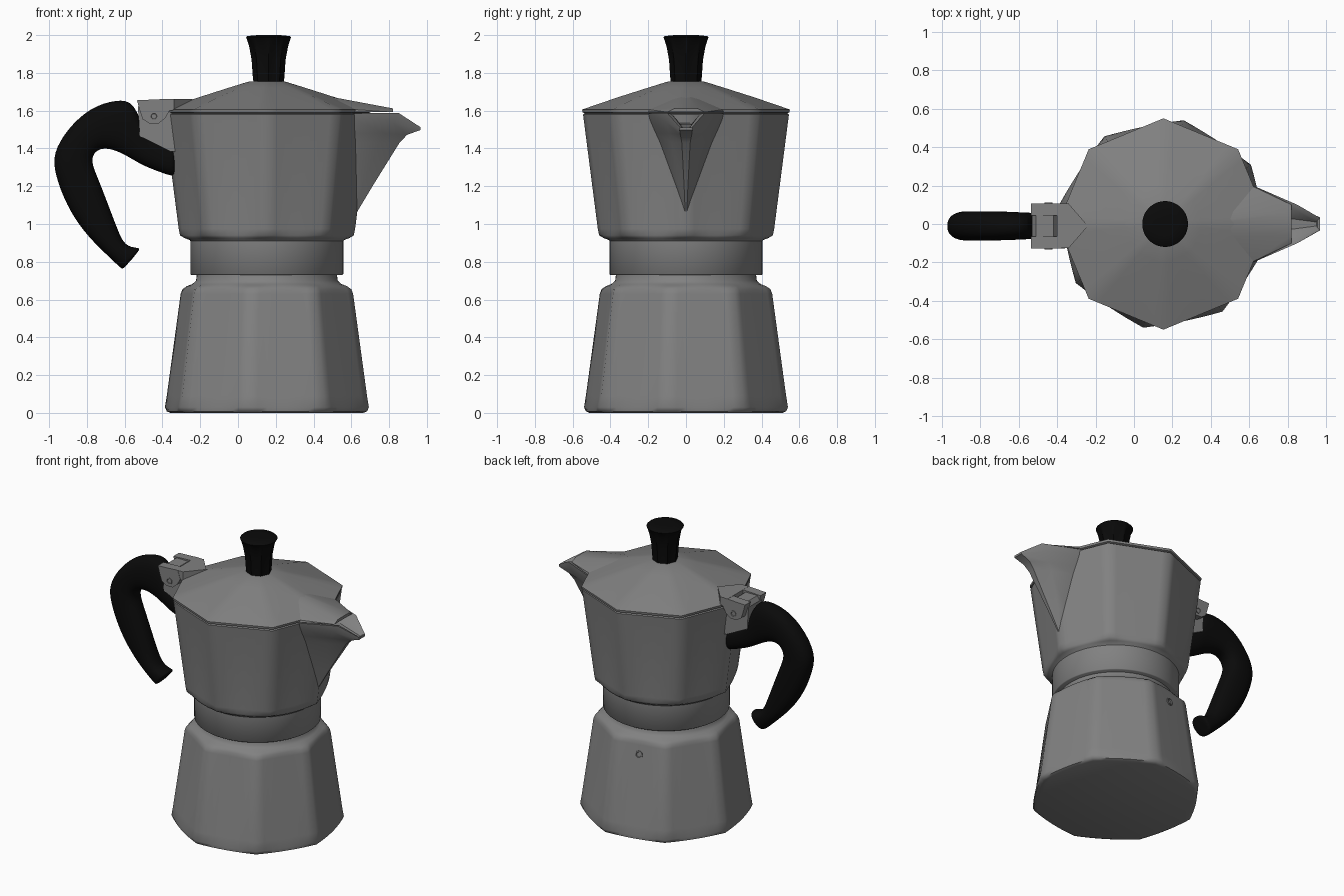
import bpy, bmesh, math
from mathutils import Vector

if "Cube" in bpy.data.objects:
    bpy.data.objects.remove(bpy.data.objects["Cube"])

CX = 0.153  # axis of the pot


def material(name, v):
    m = bpy.data.materials.new(name)
    m.diffuse_color = (v, v, v, 1)
    m.use_nodes = True
    m.node_tree.nodes["Principled BSDF"].inputs["Base Color"].default_value = m.diffuse_color
    return m


black = material("black_plastic", 0.003)
metal = material("dark_aluminium", 0.22)


def finish(name, bm, angle=50, mat=metal):
    bmesh.ops.recalc_face_normals(bm, faces=bm.faces)
    me = bpy.data.meshes.new(name)
    bm.to_mesh(me)
    bm.free()
    ob = bpy.data.objects.new(name, me)
    bpy.context.collection.objects.link(ob)
    me.materials.append(mat)
    bpy.ops.object.select_all(action='DESELECT')
    ob.select_set(True)
    bpy.context.view_layer.objects.active = ob
    bpy.ops.object.shade_smooth_by_angle(angle=math.radians(angle))
    return ob


def loft(name, rings, **kw):
    """Skin a list of closed point rings and cap both ends."""
    bm = bmesh.new()
    vs = [[bm.verts.new(p) for p in ring] for ring in rings]
    n = len(vs[0])
    for a, b in zip(vs, vs[1:]):
        for i in range(n):
            j = (i + 1) % n
            bm.faces.new((a[i], a[j], b[j], b[i]))
    bm.faces.new(vs[0])
    bm.faces.new(vs[-1])
    return finish(name, bm, **kw)


def oct_ring(r, z, blend=0.0, phase=0.0, n=64):
    """Ring between an octagon (0) and a circle (1); negative is fluted."""
    pts = []
    for i in range(n):
        a = 2 * math.pi * i / n
        local = a % (math.pi / 4) - math.pi / 8
        o = math.cos(math.pi / 8) / math.cos(local)
        k = r * (blend + (1 - blend) * o)
        pts.append((CX + k * math.cos(a + phase), k * math.sin(a + phase), z))
    return pts


def turned(name, profile, phase=0.0, **kw):
    return loft(name, [oct_ring(r, z, b, phase) for r, z, b in profile], **kw)


def prism(name, xz, y0, y1, **kw):
    return loft(name, [[(x, y, z) for x, z in xz] for y in (y0, y1)], **kw)


def hull(name, pts):
    bm = bmesh.new()
    for p in pts:
        bm.verts.new(p)
    bmesh.ops.convex_hull(bm, input=bm.verts)
    return finish(name, bm, 30)


def disc(name, centre, direction, r, depth):
    """Short stepped button whose axis follows direction."""
    d = Vector(direction).normalized()
    u = d.orthogonal().normalized()
    v = d.cross(u)
    c = Vector(centre)
    steps = [(r, -depth), (r, depth), (r * 0.7, depth), (r * 0.6, depth * 0.2)]
    return loft(name, [[c + d * h + (u * math.cos(t) + v * math.sin(t)) * q
                        for t in (i * math.pi / 10 for i in range(20))]
                       for q, h in steps], angle=30)


# Water chamber, turned 11 degrees against the upper pot
BASE = math.radians(-11)
turned("water_chamber", [(0.52, 0.0, 0.45), (0.54, 0.008, 0.4), (0.55, 0.03, 0.2),
                         (0.54, 0.09, 0.05), (0.465, 0.63, 0), (0.455, 0.655, 0.1),
                         (0.43, 0.672, 0.5), (0.395, 0.682, 1), (0.375, 0.70, 1),
                         (0.37, 0.74, 1)], BASE)

# Safety valve on the back face
va = BASE + math.radians(112.5)
vr = 0.473 * math.cos(math.pi / 8)
disc("safety_valve", (CX + vr * math.cos(va), vr * math.sin(va), 0.565),
     (math.cos(va), math.sin(va), 0.14), 0.026, 0.008)

# Threaded collar and upper pot
turned("collar", [(0.40, 0.73, 1), (0.405, 0.735, 1), (0.405, 0.92, 1)])
turned("upper_pot", [(0.40, 0.90, 1), (0.408, 0.915, 1), (0.435, 0.925, 0.7),
                     (0.46, 0.94, 0.2), (0.467, 0.975, 0),
                     (0.545, 1.58, 0), (0.535, 1.586, 0)])

# Lid
turned("lid", [(0.52, 1.58, 0), (0.548, 1.591, 0), (0.55, 1.606, 0),
               (0.36, 1.671, 0.1), (0.20, 1.722, 0.4), (0.10, 1.753, 1),
               (0.03, 1.757, 1)])
hull("lid_spout_cover",
     [(x, s * y, z) for s in (1, -1) for x, y, z in
      [(0.50, 0.22, 1.592), (0.62, 0.20, 1.592), (0.82, 0.10, 1.592),
       (0.62, 0.195, 1.606), (0.35, 0.01, 1.70), (0.53, 0.07, 1.658),
       (0.82, 0.06, 1.612)]])


# Pouring spout: V sections that widen upward, then a groove on top
def spout_ring(xb, w, xm, m, xa, t, zb, zm, za):
    half = [(xb - 0.15, w, zb), (xb, w, zb), (xm, m, zm), (xa, t, za)]
    return half + [(x, -y, z) for x, y, z in reversed(half)]


loft("spout", [
    spout_ring(0.60, 0.01, 0.61, 0.008, 0.622, 0.004, 1.05, 1.05, 1.05),
    spout_ring(0.61, 0.06, 0.66, 0.037, 0.712, 0.010, 1.20, 1.20, 1.20),
    spout_ring(0.615, 0.14, 0.75, 0.076, 0.855, 0.022, 1.43, 1.43, 1.43),
    spout_ring(0.618, 0.16, 0.78, 0.088, 0.895, 0.030, 1.48, 1.48, 1.472),
    spout_ring(0.62, 0.19, 0.82, 0.105, 0.967, 0.034, 1.55, 1.54, 1.498),
    spout_ring(0.62, 0.20, 0.85, 0.100, 0.967, 0.032, 1.586, 1.588, 1.512),
    spout_ring(0.62, 0.18, 0.84, 0.074, 0.955, 0.020, 1.586, 1.582, 1.510),
    spout_ring(0.62, 0.10, 0.80, 0.030, 0.950, 0.010, 1.54, 1.53, 1.500),
], angle=35)

# Fluted knob
CX = 0.162
turned("knob", [(0.080, 1.75, 0.2), (0.083, 1.77, -0.4), (0.090, 1.87, -0.7),
                (0.103, 1.94, -0.4), (0.114, 1.975, 0.6), (0.119, 1.988, 1),
                (0.112, 1.995, 1), (0.06, 2.0, 1)], mat=black, angle=40)

# Handle: outer point, inner point, half width
path = [(-0.33, 1.41, -0.33, 1.25, 0.06), (-0.36, 1.41, -0.36, 1.255, 0.06),
        (-0.50, 1.48, -0.50, 1.305, 0.068), (-0.545, 1.65, -0.58, 1.355, 0.07),
        (-0.64, 1.662, -0.66, 1.395, 0.075), (-0.78, 1.62, -0.73, 1.402, 0.077),
        (-0.90, 1.51, -0.772, 1.365, 0.077), (-0.983, 1.375, -0.770, 1.31, 0.077),
        (-0.97, 1.26, -0.735, 1.23, 0.077), (-0.91, 1.10, -0.685, 1.10, 0.077),
        (-0.82, 0.96, -0.64, 0.98, 0.074), (-0.71, 0.85, -0.60, 0.88, 0.07),
        (-0.62, 0.765, -0.525, 0.875, 0.066), (-0.61, 0.757, -0.515, 0.867, 0.064)]


def soft(v):
    return math.copysign(abs(v) ** 0.85, v)


rings = []
for ox, oz, ix, iz, w in path:
    ring = []
    for i in range(20):
        t = 2 * math.pi * i / 20
        k = soft(math.cos(t))
        ring.append(((ox + ix) / 2 + k * (ox - ix) / 2, -0.01 + w * soft(math.sin(t)),
                     (oz + iz) / 2 + k * (oz - iz) / 2))
    rings.append(ring)
handle = loft("handle", rings, mat=black, angle=60)
handle.modifiers.new("smooth", 'SUBSURF').levels = 2
handle.modifiers["smooth"].render_levels = 2

# Handle bracket cast on the pot, and the lid hinge around it
prism("handle_bracket", [(-0.53, 1.62), (-0.51, 1.65), (-0.42, 1.65), (-0.38, 1.60),
                         (-0.33, 1.585), (-0.31, 1.38), (-0.36, 1.385), (-0.52, 1.465)],
      -0.082, 0.062, angle=30)
lug = [(-0.535, 1.655), (-0.38, 1.662), (-0.36, 1.605), (-0.385, 1.56),
       (-0.42, 1.532), (-0.47, 1.532), (-0.505, 1.555), (-0.52, 1.60)]
for side, y0, y1 in (("front", -0.128, -0.065), ("back", 0.045, 0.108)):
    prism("hinge_lug_" + side, lug, y0, y1, angle=30)
    disc("hinge_pin_" + side, (-0.445, y0 if side == "front" else y1, 1.57),
         (0, -1 if side == "front" else 1, 0), 0.022, 0.005)
hull("hinge_tab", [(x, y - 0.01, z) for z in (1.60, 1.662) for x, y in
                   [(-0.40, -0.116), (-0.40, 0.116), (-0.34, 0.116),
                    (-0.24, 0.0), (-0.34, -0.116)]])
